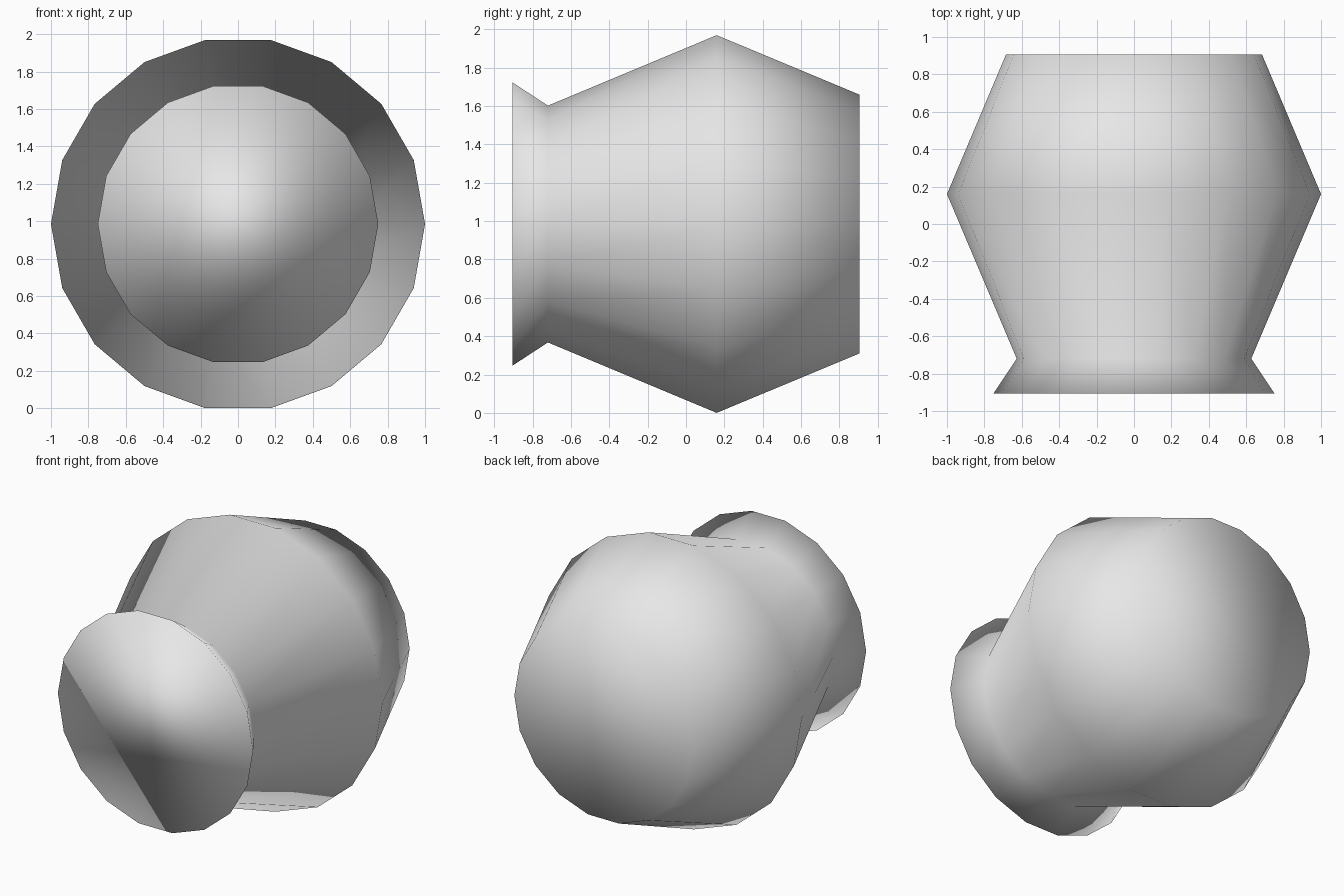
import bpy
import bmesh
import math

cube = bpy.data.objects.get("Cube")
if cube:
    bpy.data.objects.remove(cube, do_unlink=True)

SIDES = 18
STEP = 2 * math.pi / SIDES
CENTRE_Z = math.cos(STEP / 2)  # the widest ring rests on a flat side

# Profile along the axis, from the flared front lip to the back: (y, radius)
PROFILE = [(-0.905, 0.75), (-0.72, 0.627), (0.16, 1.0), (0.905, 0.685)]

# One plain grey for the whole body
grey = bpy.data.materials.new("light grey")
grey.use_nodes = True
colour = (0.8, 0.8, 0.8, 1)
grey.diffuse_color = colour
grey.node_tree.nodes["Principled BSDF"].inputs["Base Color"].default_value = colour

# Barrel body: rings bridged together, closed by a flat cap at each end
bm = bmesh.new()
rings = []
for y, radius in PROFILE:
    rings.append([
        bm.verts.new((radius * math.cos(i * STEP), y, CENTRE_Z + radius * math.sin(i * STEP)))
        for i in range(SIDES)
    ])
for a, b in zip(rings, rings[1:]):
    for i in range(SIDES):
        j = (i + 1) % SIDES
        bm.faces.new((a[i], a[j], b[j], b[i]))
bm.faces.new(rings[0])
bm.faces.new(rings[-1])
bmesh.ops.recalc_face_normals(bm, faces=bm.faces)

# Smooth shading everywhere, including across the rims
for face in bm.faces:
    face.smooth = True

mesh = bpy.data.meshes.new("barrel_body")
bm.to_mesh(mesh)
bm.free()
mesh.materials.append(grey)
body = bpy.data.objects.new("barrel_body", mesh)
bpy.context.collection.objects.link(body)
